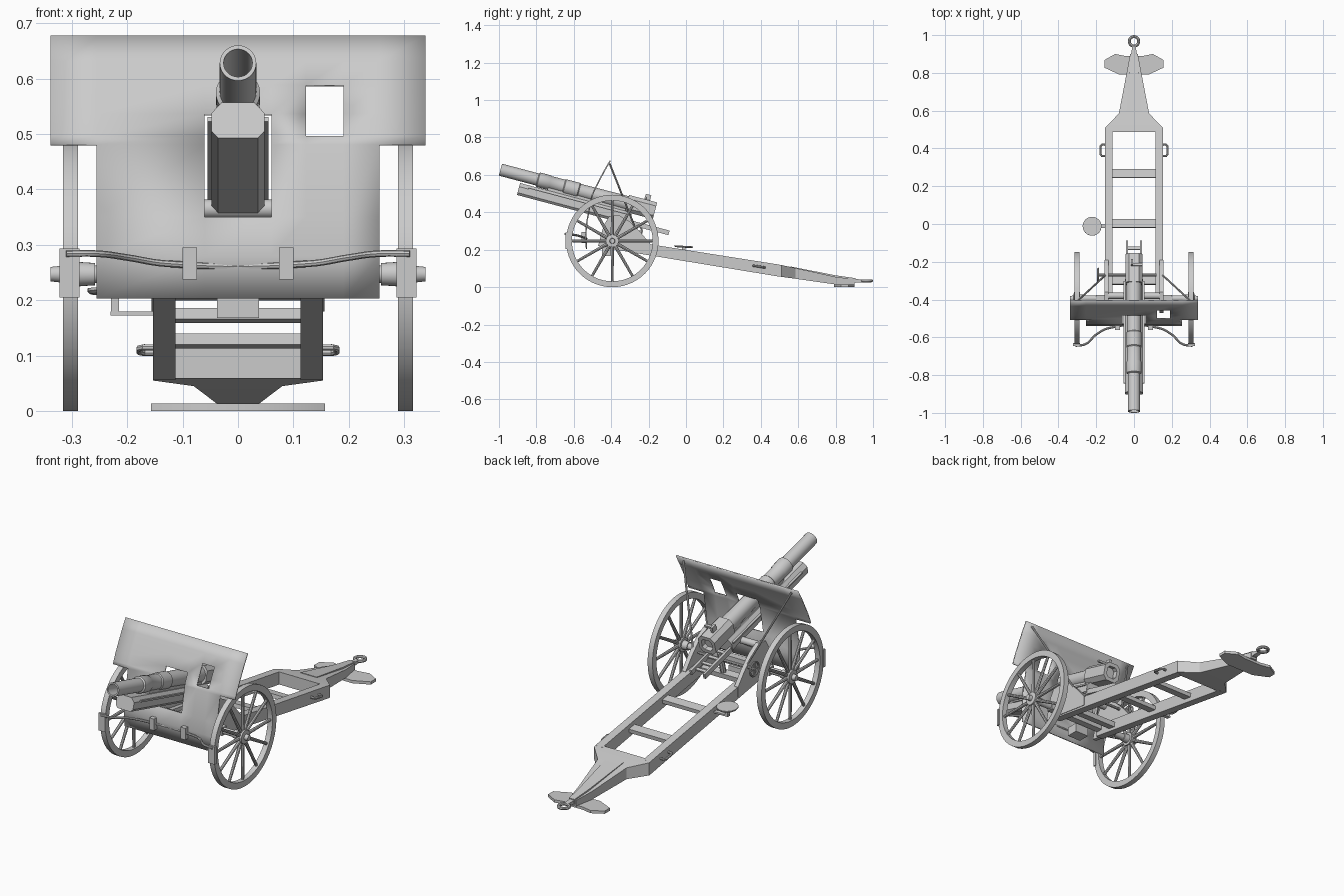
import bpy, bmesh, math
from mathutils import Matrix, Vector

cube = bpy.data.objects.get("Cube")
if cube:
    bpy.data.objects.remove(cube, do_unlink=True)

grey = bpy.data.materials.new("plain_grey")
grey.use_nodes = True
GREY = (0.6, 0.6, 0.6, 1)
grey.diffuse_color = GREY
grey.node_tree.nodes["Principled BSDF"].inputs["Base Color"].default_value = GREY

TILT = 0.26          # elevation of the gun
GUN = Matrix.Translation((0, -0.992, 0.628)) @ Matrix.Rotation(-TILT, 4, 'X')
SIDES = (("left", 1), ("right", -1))


def finish(name, bm, matrix=None):
    bmesh.ops.recalc_face_normals(bm, faces=bm.faces)
    if matrix:
        bm.transform(matrix)
    me = bpy.data.meshes.new(name)
    bm.to_mesh(me)
    bm.free()
    me.materials.append(grey)
    me.polygons.foreach_set("use_smooth", [True] * len(me.polygons))
    me.set_sharp_from_angle(angle=math.radians(32))
    ob = bpy.data.objects.new(name, me)
    bpy.context.collection.objects.link(ob)
    return ob


def loft(name, rings, matrix=None, closed=False):
    """Skin equal rings of points; cap the ends or join last to first."""
    bm = bmesh.new()
    rows = [[bm.verts.new(p) for p in ring] for ring in rings]
    n = len(rows[0])
    pairs = list(zip(rows, rows[1:])) + ([(rows[-1], rows[0])] if closed else [])
    for a, b in pairs:
        for i in range(n):
            bm.faces.new((a[i], a[(i + 1) % n], b[(i + 1) % n], b[i]))
    if not closed:
        bm.faces.new(rows[0])
        bm.faces.new(rows[-1])
    return finish(name, bm, matrix)


def lathe(name, profile, matrix=None, axis='Y', n=28, closed=False):
    """Turn (position, radius) pairs about the X, Y or Z axis."""
    def point(s, r, a):
        u, v = r * math.cos(a), r * math.sin(a)
        return {'X': (s, u, v), 'Y': (u, s, v), 'Z': (u, v, s)}[axis]
    rings = [[point(s, r, 2 * math.pi * i / n) for i in range(n)] for s, r in profile]
    return loft(name, rings, matrix, closed)


def box(name, centre, size, tilt=0, matrix=None):
    bm = bmesh.new()
    bmesh.ops.create_cube(bm, size=1)
    m = Matrix.Translation(centre) @ Matrix.Rotation(tilt, 4, 'X') @ Matrix.Diagonal((*size, 1))
    return finish(name, bm, matrix @ m if matrix else m)


def plate(name, pts, x0, x1):
    """Extrude a (y, z) outline along x."""
    return loft(name, [[(x, y, z) for y, z in pts] for x in (x0, x1)])


def tube(name, pts, r, cyclic=False, smooth=False):
    cu = bpy.data.curves.new(name, 'CURVE')
    cu.dimensions = '3D'
    cu.bevel_depth, cu.bevel_resolution, cu.use_fill_caps = r, 2, True
    cu.resolution_u = 6
    sp = cu.splines.new('BEZIER' if smooth else 'POLY')
    if smooth:
        sp.bezier_points.add(len(pts) - 1)
        for b, p in zip(sp.bezier_points, pts):
            b.co = p
            b.handle_left_type = b.handle_right_type = 'AUTO'
    else:
        sp.points.add(len(pts) - 1)
        for b, p in zip(sp.points, pts):
            b.co = (*p, 1)
    sp.use_cyclic_u = cyclic
    tmp = bpy.data.objects.new(name + "_path", cu)
    bpy.context.collection.objects.link(tmp)
    bpy.context.view_layer.update()
    dg = bpy.context.evaluated_depsgraph_get()
    me = bpy.data.meshes.new_from_object(tmp.evaluated_get(dg))
    bm = bmesh.new()
    bm.from_mesh(me)
    bpy.data.objects.remove(tmp)
    return finish(name, bm)


def circle(c, r, axis, n=24):
    u, v = {'X': ((0, 1, 0), (0, 0, 1)), 'Z': ((1, 0, 0), (0, 1, 0))}[axis]
    return [Vector(c) + r * (math.cos(t) * Vector(u) + math.sin(t) * Vector(v))
            for t in (2 * math.pi * i / n for i in range(n))]


# Wheels with twelve spokes
AXLE_Y, AXLE_Z = -0.394, 0.247
for side, s in SIDES:
    place = Matrix.Translation((0, AXLE_Y, AXLE_Z)) @ Matrix.Diagonal((s, 1, 1, 1))
    lathe(side + "_rim", [(0.289, 0.247), (0.316, 0.247), (0.316, 0.216), (0.289, 0.216)],
          place, 'X', 56, closed=True)
    lathe(side + "_hub", [(0.258, 0.02), (0.287, 0.022), (0.287, 0.034), (0.318, 0.034),
                          (0.32, 0.015), (0.338, 0.013)], place, 'X', 24)
    for i in range(12):
        spin = Matrix.Rotation(i * math.pi / 6, 4, 'X') @ Matrix.Translation((0.302, 0, 0))
        lathe(side + "_spoke", [(0.025, 0.009), (0.1, 0.008), (0.222, 0.007)], place @ spin, 'Z', 8)
lathe("axle", [(-0.28, 0.016), (0.28, 0.016)], Matrix.Translation((0, AXLE_Y, AXLE_Z)), 'X', 16)
box("axle_beam", (0, AXLE_Y, AXLE_Z), (0.4, 0.035, 0.04))

# Curved shield with gun opening and sight window
CURVE = [(0.203, -0.532), (0.28, -0.536), (0.35, -0.53), (0.48, -0.505), (0.495, -0.5),
         (0.535, -0.482), (0.587, -0.455), (0.63, -0.432), (0.676, -0.405)]
XS = [-0.338, -0.255, -0.06, 0.06, 0.123, 0.19, 0.255, 0.338]
bm = bmesh.new()
grid = [[bm.verts.new((x, y, z)) for x in XS] for z, y in CURVE]
for j in range(len(CURVE) - 1):
    for i in range(len(XS) - 1):
        x, z = (XS[i] + XS[i + 1]) / 2, (CURVE[j][0] + CURVE[j + 1][0]) / 2
        notch = abs(x) > 0.255 and z < 0.48
        opening = abs(x) < 0.06 and 0.35 < z < 0.535
        window = 0.123 < x < 0.19 and 0.495 < z < 0.587
        if not (notch or opening or window):
            bm.faces.new((grid[j][i], grid[j][i + 1], grid[j + 1][i + 1], grid[j + 1][i]))
bmesh.ops.delete(bm, geom=[v for v in bm.verts if not v.link_faces], context='VERTS')
shield = finish("shield", bm)
solid = shield.modifiers.new("thickness", 'SOLIDIFY')
solid.thickness, solid.offset = 0.007, 0

# Shield struts
for side, s in SIDES:
    tube(side + "_strut", [(s * 0.3, -0.408, 0.66), (s * 0.145, -0.265, 0.3)], 0.005)

# Brake bar, its clips and shoes
half = [(0.31, -0.645, 0.284), (0.255, -0.635, 0.284), (0.2, -0.585, 0.277), (0.13, -0.55, 0.266)]
tube("brake_bar", [(-x, y, z) for x, y, z in half] + half[::-1], 0.006, smooth=True)
for side, s in SIDES:
    box(side + "_bar_clip", (s * 0.087, -0.549, 0.266), (0.026, 0.022, 0.058))
    box(side + "_brake_shoe", (s * 0.304, -0.638, 0.249), (0.036, 0.014, 0.088))

# Barrel with reinforcing collars
lathe("barrel", [(0, 0.026), (0, 0.033), (0.205, 0.033), (0.21, 0.04), (0.27, 0.04), (0.275, 0.037),
                 (0.35, 0.037), (0.355, 0.041), (0.43, 0.041), (0.435, 0.037), (0.75, 0.04),
                 (0.75, 0.026)], GUN, closed=True)
lathe("bore_plug", [(0.3, 0.027), (0.32, 0.027)], GUN)

# Breech: eight-sided ring with a bore recess and lever
w, c = 0.046, 0.026
octagon = [(w, c), (c, w), (-c, w), (-w, c), (-w, -c), (-c, -w), (c, -w), (w, -c)]
loft("breech_block", [[(x * k, s, z * k) for x, z in octagon] for s, k in
                      ((0.7, 1), (0.855, 1), (0.855, 0.62), (0.83, 0.62))], GUN)
box("breech_lever", (0.02, 0.79, 0.055), (0.05, 0.012, 0.01), 0, GUN)
box("breech_lug", (-0.01, 0.8, 0.06), (0.012, 0.03, 0.03), 0, GUN)

# Cradle trough under the barrel, with rear rails and rungs
section = [(-0.036, -0.108), (0.036, -0.108), (0.048, -0.095), (0.048, -0.062),
           (0.03, -0.042), (-0.03, -0.042), (-0.048, -0.062), (-0.048, -0.095)]
loft("cradle", [[(x, s, z) for x, z in section] for s in (0.12, 0.74)], GUN)
box("cradle_spacer", (0, 0.5, -0.035), (0.05, 0.46, 0.03), 0, GUN)
for side, s in SIDES:
    box(side + "_cradle_rail", (s * 0.037, 0.84, -0.095), (0.012, 0.235, 0.025), 0, GUN)
    box(side + "_cradle_edge", (s * 0.05, 0.45, -0.06), (0.01, 0.56, 0.008), 0, GUN)
for i in range(4):
    box("cradle_rung", (0, 0.77 + i * 0.05, -0.1), (0.075, 0.016, 0.008), 0, GUN)
lathe("trunnion", [(-0.155, 0.017), (0.155, 0.017)], Matrix.Translation((0, -0.38, 0.365)), 'X', 16)

# Carriage cheeks
CHEEK = [(-0.47, 0.22), (-0.44, 0.33), (-0.41, 0.38), (-0.36, 0.385), (-0.3, 0.35),
         (-0.24, 0.29), (-0.19, 0.23), (-0.19, 0.18), (-0.4, 0.21)]
for side, s in SIDES:
    plate(side + "_cheek", CHEEK, s * 0.135, s * 0.156)

# Trail legs, cross members and tapering tail
SLOPE = -0.158
for side, s in SIDES:
    plate(side + "_trail_leg", [(-0.42, 0.265), (0.5, 0.12), (0.5, 0.056), (-0.42, 0.207)],
          s * 0.113, s * 0.153)
box("front_cross_member", (0, 0.003, 0.172), (0.24, 0.046, 0.02), SLOPE)
box("rear_cross_member", (0, 0.267, 0.126), (0.24, 0.046, 0.02), SLOPE)
box("axle_cross_member", (0, -0.3, 0.215), (0.24, 0.04, 0.025), SLOPE)
box("lower_bracket", (0, -0.42, 0.19), (0.075, 0.06, 0.045))


def tail(name, stations):
    loft(name, [[(-w, y, lo), (w, y, lo), (w, y, hi), (-w, y, hi)] for y, w, lo, hi in stations])


tail("tail_box", [(0.487, 0.153, 0.059, 0.122), (0.51, 0.153, 0.055, 0.118),
                  (0.585, 0.08, 0.045, 0.102), (0.8, 0.039, 0.014, 0.055), (0.9, 0.02, 0.012, 0.042)])
tail("tail_spine", [(0.56, 0.045, 0.08, 0.11), (0.8, 0.024, 0.03, 0.063), (0.905, 0.015, 0.022, 0.048)])
tail("tow_shank", [(0.88, 0.015, 0.024, 0.046), (0.945, 0.01, 0.026, 0.04)])
tube("tow_ring", circle((0, 0.967, 0.034), 0.025, 'Z'), 0.008, cyclic=True)

# Ground spade
SPADE = [(0.157, 0.828), (0.157, 0.868), (0.1, 0.9), (0.05, 0.89)]
outline = SPADE + [(-x, y) for x, y in SPADE[::-1]] + [(-0.08, 0.792), (0.08, 0.792)]
loft("spade", [[(x, y, z) for x, y in outline] for z in (0, 0.014)])

# Lifting handles
for side, s in SIDES:
    tube(side + "_handle", [(s * x, y, 0.11 - 0.16 * (y - 0.39)) for x, y in
                            ((0.145, 0.42), (0.17, 0.42), (0.178, 0.41), (0.178, 0.37),
                             (0.17, 0.36), (0.145, 0.36))], 0.006)

# Layer's seat on its bracket
lathe("seat", [(-0.005, 0.045), (0, 0.05), (0.005, 0.05)],
      Matrix.Translation((-0.222, -0.012, 0.216)) @ Matrix.Rotation(-0.06, 4, 'X'), 'Z', 24)
box("seat_arm", (-0.185, -0.012, 0.176), (0.09, 0.02, 0.008))
box("seat_post", (-0.222, -0.012, 0.193), (0.014, 0.02, 0.04))

# Elevating gear and handwheel
tube("elevating_shaft", [(-0.195, -0.27, 0.3), (0.12, -0.27, 0.3)], 0.007)
tube("handwheel", circle((-0.19, -0.27, 0.3), 0.034, 'X'), 0.005, cyclic=True)
for i in range(2):
    box("handwheel_spoke", (-0.19, -0.27, 0.3), (0.006, 0.066, 0.007), i * math.pi / 2)
tube("elevating_screw", [(0, -0.3, 0.21), (0, -0.27, 0.33)], 0.014)
